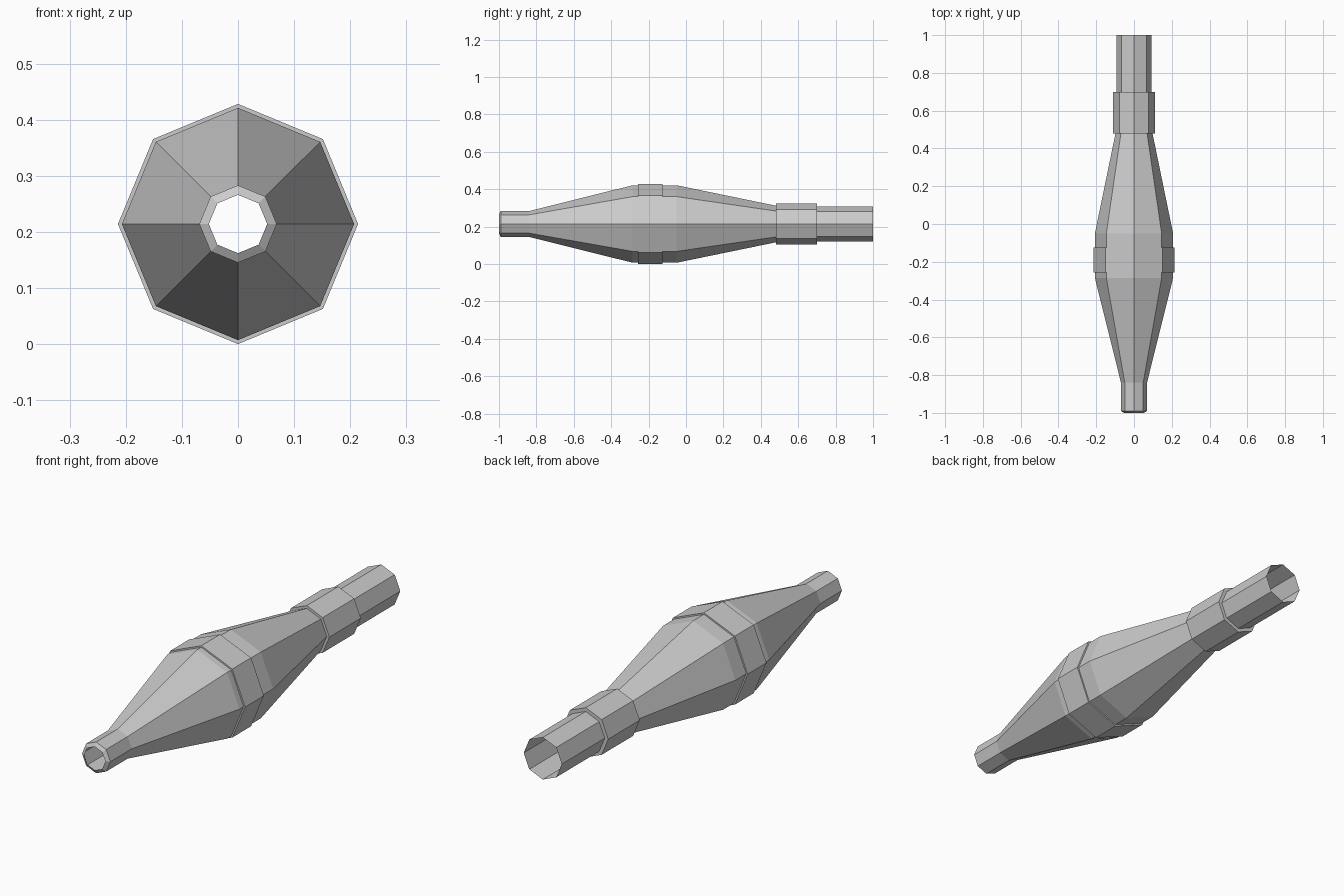
import bpy
import math

if "Cube" in bpy.data.objects:
    bpy.data.objects.remove(bpy.data.objects["Cube"])

SIDES = 8
AXIS_Z = 0.214   # height of the long axis

grey = bpy.data.materials.new("plain grey")
grey.diffuse_color = (0.6, 0.6, 0.6, 1)
grey.use_nodes = True
grey.node_tree.nodes["Principled BSDF"].inputs["Base Color"].default_value = grey.diffuse_color


def lathe(name, profile):
    """Spin (y, radius) points round the long axis into an open eight-sided shell."""
    verts, faces = [], []
    for y, r in profile:
        for k in range(SIDES):
            a = 2 * math.pi * k / SIDES
            verts.append((r * math.cos(a), y, AXIS_Z + r * math.sin(a)))
    for i in range(len(profile) - 1):
        for k in range(SIDES):
            n = (k + 1) % SIDES
            a, b = i * SIDES, (i + 1) * SIDES
            faces.append((a + k, b + k, b + n, a + n))
    mesh = bpy.data.meshes.new(name)
    mesh.from_pydata(verts, [], faces)
    mesh.materials.append(grey)
    mesh.update()
    obj = bpy.data.objects.new(name, mesh)
    bpy.context.collection.objects.link(obj)
    return obj


# Hollow double-cone body with the narrow open nose
lathe("body", [(-1.0, 0.052), (-0.99, 0.069), (-0.84, 0.069), (-0.285, 0.207),
               (-0.05, 0.207), (0.48, 0.098)])

# Raised band round the widest part
lathe("middle_band", [(-0.256, 0.207), (-0.256, 0.214), (-0.125, 0.214), (-0.125, 0.207)])

# Stepped collar joining the body to the tail
lathe("collar", [(0.48, 0.098), (0.48, 0.11), (0.70, 0.11), (0.70, 0.093)])

# Open tail tube
lathe("tail_tube", [(0.70, 0.093), (1.0, 0.093)])
